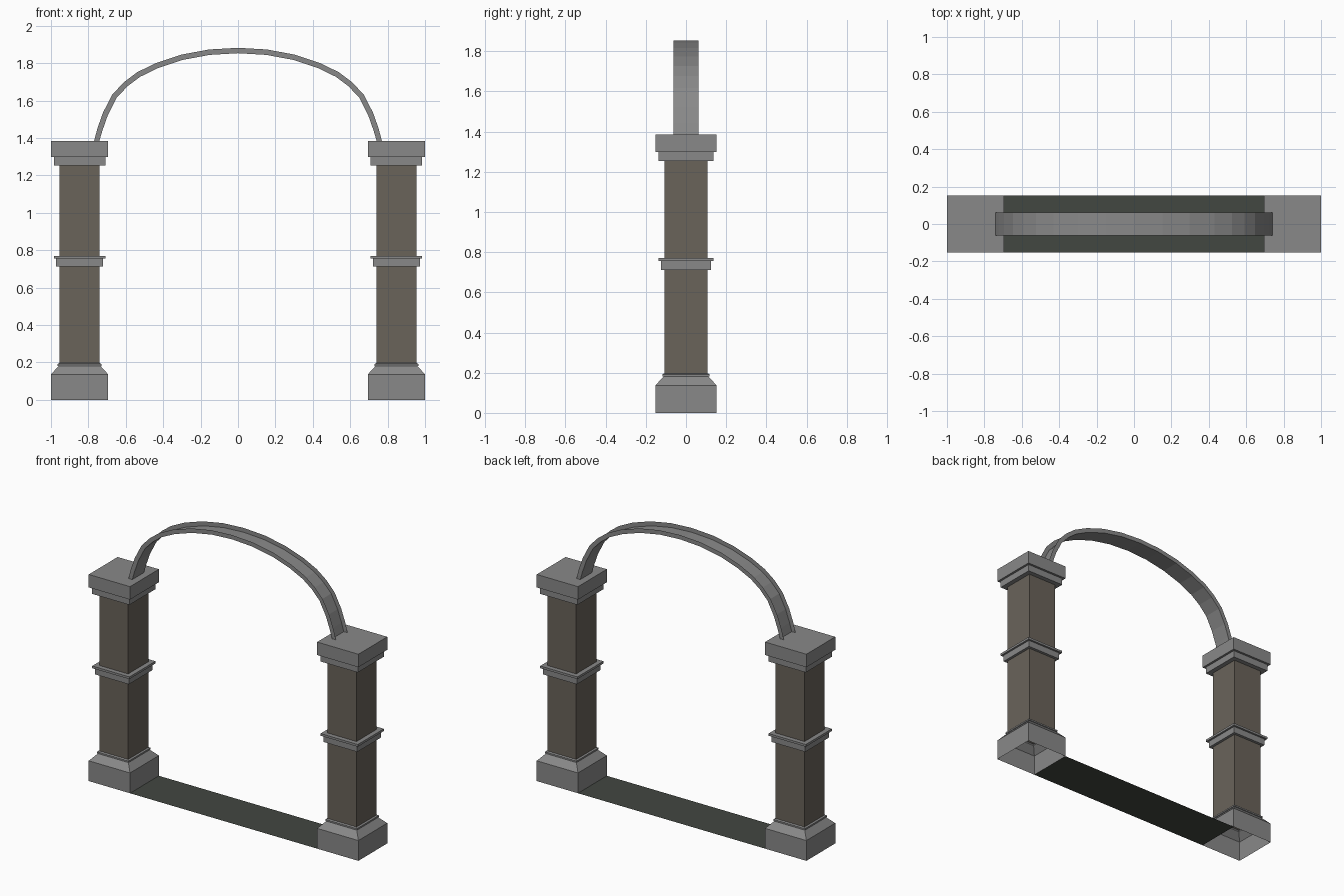
import bpy
from mathutils import Vector

if "Cube" in bpy.data.objects:
    bpy.data.objects.remove(bpy.data.objects["Cube"])


def material(name, rgb):
    m = bpy.data.materials.new(name)
    m.diffuse_color = (*rgb, 1)
    m.use_nodes = True
    m.node_tree.nodes["Principled BSDF"].inputs["Base Color"].default_value = m.diffuse_color
    return m


STONE = material("grey stone", (0.25, 0.25, 0.25))
SHAFT = material("brown stone", (0.142, 0.125, 0.102))
FLOOR = material("dark green floor", (0.055, 0.063, 0.053))


def make(name, verts, faces, mat):
    me = bpy.data.meshes.new(name)
    me.from_pydata(verts, [], faces)
    me.materials.append(mat)
    ob = bpy.data.objects.new(name, me)
    bpy.context.collection.objects.link(ob)
    return ob


def square_loft(name, cx, profile, mat, top=False):
    # stack of square rings given as (half width, height)
    verts, faces = [], []
    for h, z in profile:
        verts += [(cx + sx * h, sy * h, z) for sx, sy in ((-1, -1), (1, -1), (1, 1), (-1, 1))]
    for r in range(len(profile) - 1):
        for i in range(4):
            j = (i + 1) % 4
            faces.append((r * 4 + i, r * 4 + j, r * 4 + 4 + j, r * 4 + 4 + i))
    if top:
        n = len(verts)
        faces.append((n - 4, n - 3, n - 2, n - 1))
    return make(name, verts, faces, mat)


# Pillars
S = 0.107
for side, cx in (("left", -0.847), ("right", 0.847)):
    # base is an open shell underneath
    square_loft(side + "_base", cx, [(0.153, 0), (0.153, 0.136), (0.113, 0.180), (0.117, 0.182),
                                     (0.117, 0.192), (S, 0.197)], STONE)
    square_loft(side + "_shaft", cx, [(S, 0.19), (S, 1.26)], SHAFT)
    square_loft(side + "_band", cx, [(S, 0.712), (0.125, 0.712), (0.125, 0.755), (0.138, 0.755),
                                     (0.138, 0.77), (S, 0.77)], STONE)
    square_loft(side + "_capital", cx, [(S, 1.253), (0.138, 1.253), (0.138, 1.298), (0.153, 1.298),
                                        (0.153, 1.385)], STONE, top=True)

# Arch: open-topped channel with a curved soffit and thin side flanges
half = [(0.769, 1.385), (0.752, 1.45), (0.722, 1.535), (0.672, 1.632), (0.61, 1.698), (0.54, 1.751),
        (0.44, 1.800), (0.305, 1.845), (0.155, 1.873), (0, 1.882)]
outer = [Vector((-x, z)) for x, z in half] + [Vector((x, z)) for x, z in half[-2::-1]]
W, T = 0.062, 0.029
verts, faces = [], []
last = len(outer) - 1
for i, p in enumerate(outer):
    d = (outer[min(i + 1, last)] - outer[max(i - 1, 0)]).normalized()
    q = p + Vector((d.y, -d.x)) * T
    if i in (0, last):
        q.y = 1.385
    verts += [(p.x, -W, p.y), (q.x, -W, q.y), (q.x, W, q.y), (p.x, W, p.y)]
for i in range(last):
    for k in range(3):
        a = i * 4 + k
        faces.append((a, a + 1, a + 5, a + 4))
make("arch", verts, faces, STONE)

# Floor strip between the pillars
make("floor_strip", [(-0.694, -0.153, 0), (0.694, -0.153, 0), (0.694, 0.153, 0), (-0.694, 0.153, 0)],
     [(0, 1, 2, 3)], FLOOR)
